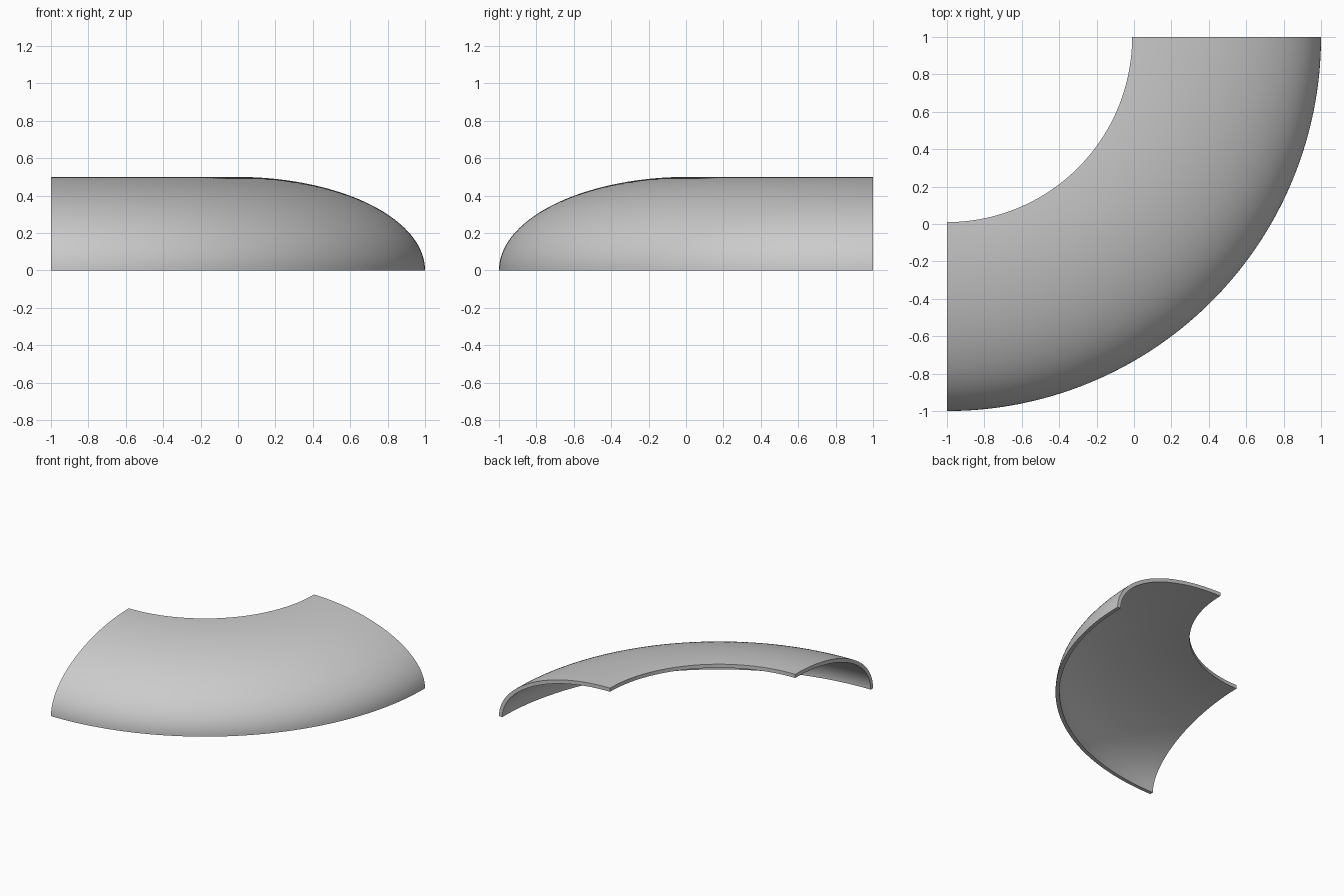
import bpy, bmesh
from math import sin, cos, pi, hypot
from mathutils import Vector

if "Cube" in bpy.data.objects:
    bpy.data.objects.remove(bpy.data.objects["Cube"])

R_IN, WIDTH, HEIGHT, THICK = 0.99, 1.01, 0.5, 0.03
N_PROFILE, N_SWEEP = 40, 72
centre = Vector((-1, 1, 0))

# Cross-section: quarter-ellipse and its inward offset
outer, inner = [], []
for i in range(N_PROFILE + 1):
    a = pi / 2 * i / N_PROFILE
    r, z = WIDTH * cos(a), HEIGHT * sin(a)
    nr, nz = cos(a) / WIDTH, sin(a) / HEIGHT
    n = hypot(nr, nz)
    outer.append((R_IN + r, z))
    inner.append((R_IN + max(r - THICK * nr / n, 0), max(z - THICK * nz / n, 0)))
profile = outer + inner[::-1]

# Curved shell: section swept a quarter turn about the back left corner
bm = bmesh.new()
rings = []
for j in range(N_SWEEP + 1):
    t = -pi / 2 + pi / 2 * j / N_SWEEP
    rings.append([bm.verts.new(centre + Vector((r * cos(t), r * sin(t), z))) for r, z in profile])
n = len(profile)
for a, b in zip(rings, rings[1:]):
    for i in range(n):
        k = (i + 1) % n
        bm.faces.new((a[i], b[i], b[k], a[k]))

# End caps as strips across the thickness
for ring in (rings[0], rings[-1]):
    for i in range(N_PROFILE):
        bm.faces.new((ring[i], ring[i + 1], ring[n - 2 - i], ring[n - 1 - i]))
bmesh.ops.recalc_face_normals(bm, faces=bm.faces)

mesh = bpy.data.meshes.new("curved_shell")
bm.to_mesh(mesh)
bm.free()
shell = bpy.data.objects.new("curved_shell", mesh)
bpy.context.collection.objects.link(shell)
bpy.context.view_layer.objects.active = shell
shell.select_set(True)
bpy.ops.object.shade_smooth_by_angle(angle=0.6)
